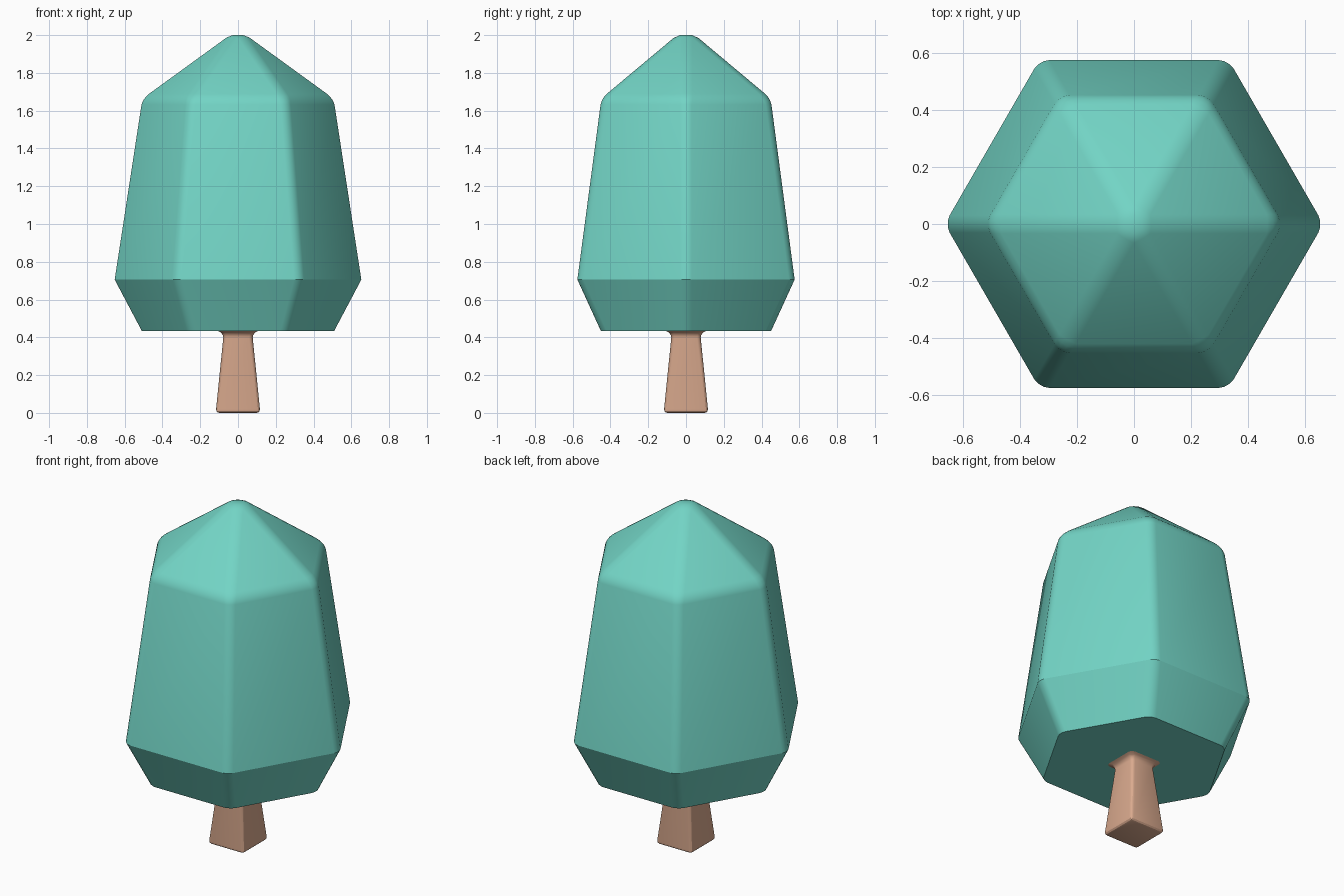
import bpy, bmesh
from math import cos, sin, pi

if "Cube" in bpy.data.objects:
    bpy.data.objects.remove(bpy.data.objects["Cube"])


def material(name, color):
    m = bpy.data.materials.new(name)
    m.diffuse_color = color
    m.use_nodes = True
    m.node_tree.nodes["Principled BSDF"].inputs["Base Color"].default_value = m.diffuse_color
    return m


def lofted(name, sides, turn, rings, apex, sharp_rings, bevel, mat):
    """Stack of (radius, z) polygon rings, closed below, capped or pointed above."""
    bm = bmesh.new()
    loops = [[bm.verts.new((r * cos(turn + 2 * pi * i / sides),
                            r * sin(turn + 2 * pi * i / sides), z))
              for i in range(sides)] for r, z in rings]
    bm.faces.new(loops[0][::-1])
    for a, b in zip(loops, loops[1:]):
        for i in range(sides):
            j = (i + 1) % sides
            bm.faces.new((a[i], a[j], b[j], b[i]))
    top = loops[-1]
    if apex:
        tip = bm.verts.new((0, 0, apex))
        for i in range(sides):
            bm.faces.new((top[i], top[(i + 1) % sides], tip))
    else:
        bm.faces.new(top)
    # Round every edge except the rings that stay crisp
    crisp = [rings[k][1] for k in sharp_rings]
    edges = [e for e in bm.edges
             if not any(all(abs(v.co.z - z) < 1e-5 for v in e.verts) for z in crisp)]
    bmesh.ops.bevel(bm, geom=edges, offset=bevel, offset_type='OFFSET',
                    segments=3, profile=0.5, affect='EDGES', clamp_overlap=True)
    bmesh.ops.recalc_face_normals(bm, faces=bm.faces)
    # Settle the rounded tip on the exact overall height
    if apex:
        peak = max(v.co.z for v in bm.verts)
        for v in bm.verts:
            if v.co.z > 1.75:
                v.co.z += (2.0 - peak) * (v.co.z - 1.75) / (peak - 1.75)
    me = bpy.data.meshes.new(name)
    bm.to_mesh(me)
    bm.free()
    me.materials.append(mat)
    ob = bpy.data.objects.new(name, me)
    bpy.context.collection.objects.link(ob)
    bpy.ops.object.select_all(action='DESELECT')
    ob.select_set(True)
    bpy.context.view_layer.objects.active = ob
    bpy.ops.object.shade_smooth_by_angle(angle=pi / 7)
    return ob


leaf = material("leaf_green", (0.17, 0.66, 0.56, 1))
bark = material("bark", (0.70, 0.40, 0.27, 1))

# Six-sided foliage crown
lofted("crown", 6, 0, [(0.52, 0.433), (0.664, 0.705), (0.517, 1.667)],
       2.013, (0, 1), 0.035, leaf)

# Square tapered trunk, flaring where it meets the crown
s = 2 ** 0.5
lofted("trunk", 4, pi / 4,
       [(0.118 * s, 0.0), (0.076 * s, 0.418), (0.108 * s, 0.434)],
       None, (2,), 0.02, bark)
